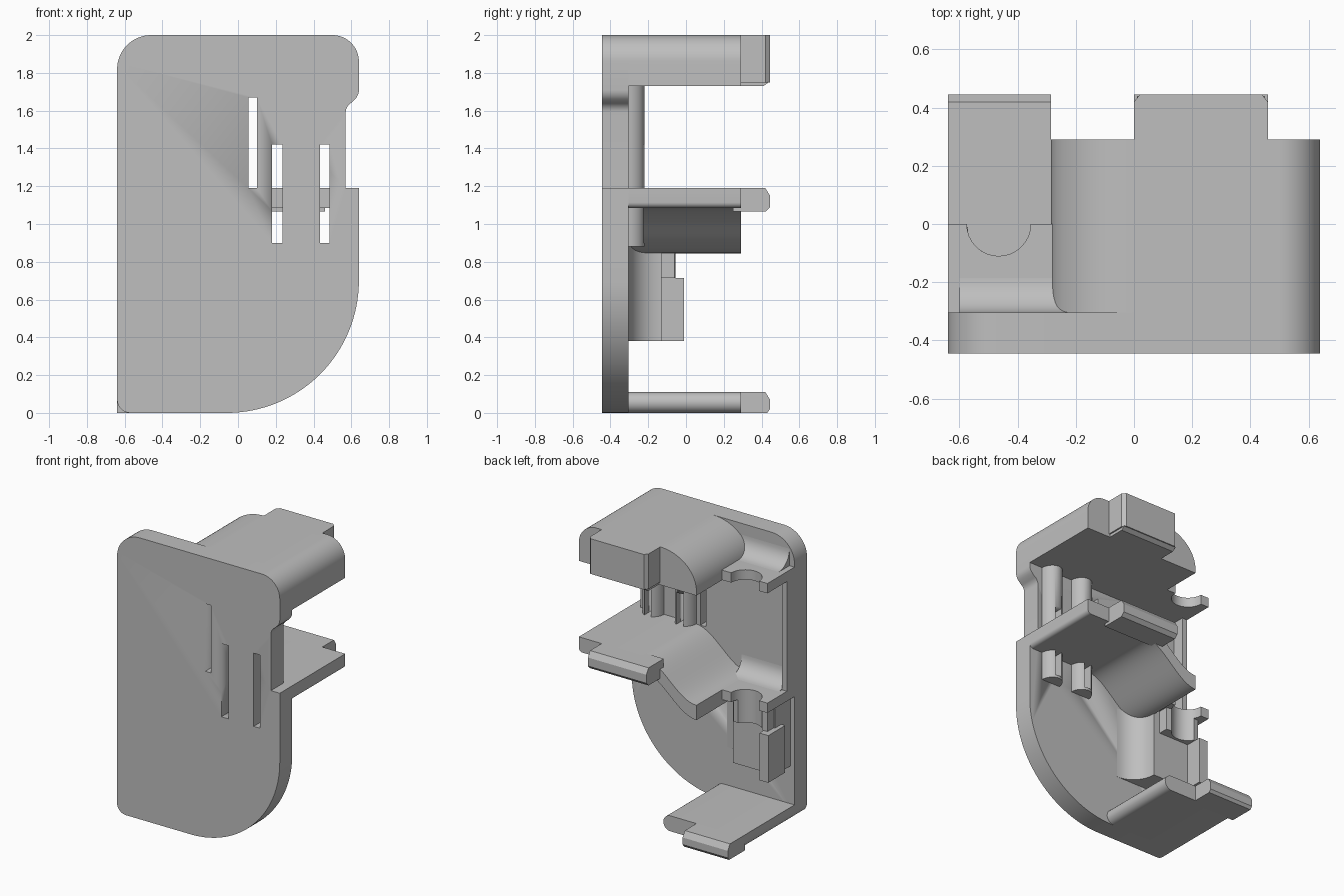
import bpy, bmesh, math

if "Cube" in bpy.data.objects:
    bpy.data.objects.remove(bpy.data.objects["Cube"], do_unlink=True)

grey = bpy.data.materials.new("plain_grey")
grey.use_nodes = True
grey.diffuse_color = (0.52, 0.52, 0.52, 1)
grey.node_tree.nodes["Principled BSDF"].inputs["Base Color"].default_value = (0.52, 0.52, 0.52, 1)


def arc(cx, cy, rx, a0, a1, ry=None, n=16):
    """Points on an arc, angles in degrees."""
    ry = rx if ry is None else ry
    angles = [math.radians(a0 + (a1 - a0) * i / n) for i in range(n + 1)]
    return [(cx + rx * math.cos(a), cy + ry * math.sin(a)) for a in angles]


def prism(name, pts, axis, lo, hi):
    """Extrude a 2D outline along an axis; the outline uses the other two axes in order."""
    place = {"x": lambda p, h: (h, p[0], p[1]),
             "y": lambda p, h: (p[0], h, p[1]),
             "z": lambda p, h: (p[0], p[1], h)}[axis]
    bm = bmesh.new()
    bottom = [bm.verts.new(place(p, lo)) for p in pts]
    top = [bm.verts.new(place(p, hi)) for p in pts]
    bm.faces.new(bottom)
    bm.faces.new(top)
    for i in range(len(pts)):
        j = (i + 1) % len(pts)
        bm.faces.new((bottom[i], bottom[j], top[j], top[i]))
    bmesh.ops.recalc_face_normals(bm, faces=bm.faces)
    mesh = bpy.data.meshes.new(name)
    bm.to_mesh(mesh)
    bm.free()
    mesh.materials.append(grey)
    obj = bpy.data.objects.new(name, mesh)
    bpy.context.collection.objects.link(obj)
    bpy.ops.object.select_all(action="DESELECT")
    bpy.context.view_layer.objects.active = obj
    obj.select_set(True)
    bpy.ops.object.shade_smooth_by_angle(angle=math.radians(30))
    return obj


def box(name, x0, x1, y0, y1, z0, z1):
    return prism(name, [(x0, y0), (x1, y0), (x1, y1), (x0, y1)], "z", z0, z1)


def cut(obj, cutter):
    """Subtract the cutter and discard it."""
    mod = obj.modifiers.new("cut", "BOOLEAN")
    mod.operation, mod.solver, mod.object = "DIFFERENCE", "EXACT", cutter
    bpy.ops.object.select_all(action="DESELECT")
    bpy.context.view_layer.objects.active = obj
    obj.select_set(True)
    bpy.ops.object.modifier_apply(modifier=mod.name)
    bpy.data.objects.remove(cutter, do_unlink=True)


LEFT, EDGE, RIGHT = -0.64, -0.285, 0.64
FRONT, BACK, SHELF_END, TIP = -0.445, -0.305, 0.29, 0.445

# Front plate with rounded corners and a notch in one side
outline = (arc(-0.57, 0.07, 0.07, 180, 270, n=8)
           + arc(-0.06, 0.7, 0.7, 270, 360, n=32)
           + [(RIGHT, 1.19), (0.57, 1.19)]
           + arc(0.63, 1.59, 0.06, 180, 120, n=6)
           + arc(0.57, 1.71, 0.07, -50, 0, n=6)
           + arc(0.5, 1.86, 0.14, 0, 90)
           + arc(-0.46, 1.82, 0.18, 90, 180))
plate = prism("front_plate", outline, "y", FRONT, BACK)

# Slots, with half-round guides behind the two lower ones
cut(plate, box("slot_cutter", 0.055, 0.1, -0.6, -0.1, 1.19, 1.67))
for x0, x1 in ((0.18, 0.235), (0.435, 0.485)):
    cut(plate, box("slot_cutter", x0, x1, -0.6, -0.1, 0.9, 1.42))
    guide = prism("slot_guide", arc((x0 + x1) / 2, -0.31, 0.075, 0, 180, ry=0.09), "z", 0.88, 1.74)
    cut(guide, box("slot_cutter", x0, x1, -0.6, -0.1, 0.9, 1.42))

# Top block with one wide rounded shoulder, and its tongue
shoulder = ([(EDGE, 1.73), (RIGHT, 1.73)] + arc(0.5, 1.86, 0.14, 0, 90)
            + arc(0.0, 1.76, 0.285, 90, 180, ry=0.24, n=20))
prism("top_block", shoulder, "y", BACK - 0.02, SHELF_END)
prism("top_tongue", [(0, 0.25), (0.46, 0.25), (0.46, 0.42), (0.44, TIP), (0.02, TIP), (0, 0.42)],
      "z", 1.75, 2.0)
prism("top_tongue_base", [(0.25, 1.73), (0.41, 1.73), (TIP - 0.005, 1.752), (0.25, 1.752)],
      "x", 0.01, 0.45)

# Middle shelf: flat, then sweeping down to the low ledge
N = 24
sweep = [(0.14 - 0.425 * i / N, 1.07 + 0.12 * math.cos(math.pi * i / N)) for i in range(N + 1)]
underside = [(x, z - 0.105) for x, z in reversed(sweep)]
prism("middle_shelf", [(RIGHT, 1.19)] + sweep + underside
      + arc(0.61, 1.115, 0.03, 270, 360, n=6), "y", BACK - 0.02, SHELF_END)
prism("middle_tongue", [(0.25, 1.065), (0.42, 1.065), (TIP, 1.09), (TIP, 1.15),
                        (0.42, 1.19), (0.25, 1.19)], "x", 0, 0.46)

# Two ledges with a half-round notch, each faired into the plate
ledge = ([(LEFT, BACK - 0.02), (EDGE + 0.01, BACK - 0.02), (EDGE + 0.01, 0)]
         + arc(-0.465, 0, 0.11, 0, -180) + [(LEFT, 0)])
for name, z0, z1 in (("upper", 1.73, 1.8), ("lower", 0.88, 0.95)):
    prism(name + "_ledge", ledge, "z", z0, z1)
    cove = [(BACK - 0.01, z1 - 0.02), (BACK + 0.12, z1 - 0.02)]
    cove += arc(BACK + 0.12, z1 + 0.12, 0.12, 270, 180, n=10) + [(BACK - 0.01, z1 + 0.12)]
    prism(name + "_cove", cove, "x", LEFT + 0.04, EDGE + 0.06)

# Narrow rim joining the ledges along the side
box("side_rim", LEFT, LEFT + 0.04, BACK - 0.02, -0.22, 0.9, 1.78)

# Pillar under the lower ledge, flaring into the plate
pillar = ([(LEFT + 0.03, BACK - 0.02), (LEFT + 0.03, -0.13), (-0.28, -0.13)]
          + arc(-0.11, -0.135, 0.17, 180, 270, n=10) + [(-0.11, BACK - 0.02)])
prism("pillar", pillar, "z", 0.38, 0.9)
box("pillar_tab", LEFT, LEFT + 0.07, -0.2, -0.01, 0.38, 0.715)
collar = arc(-0.465, 0, 0.11, -30, -150) + [(-0.6, -0.06), (-0.6, -0.14), (-0.33, -0.14), (-0.33, -0.06)]
prism("notch_collar", collar, "z", 0.715, 0.89)

# Bottom shelf with a rounded free edge, and its tongue
base = ([(LEFT, 0.11), (LEFT, 0.07)] + arc(-0.57, 0.07, 0.07, 180, 270, n=8)
        + arc(-0.08, 0.055, 0.055, -90, 90, n=12))
prism("bottom_shelf", base, "y", BACK - 0.02, SHELF_END)
prism("bottom_tongue", [(0.25, 0), (0.43, 0), (TIP, 0.02), (TIP, 0.07), (0.42, 0.11), (0.25, 0.11)],
      "x", LEFT, EDGE)
